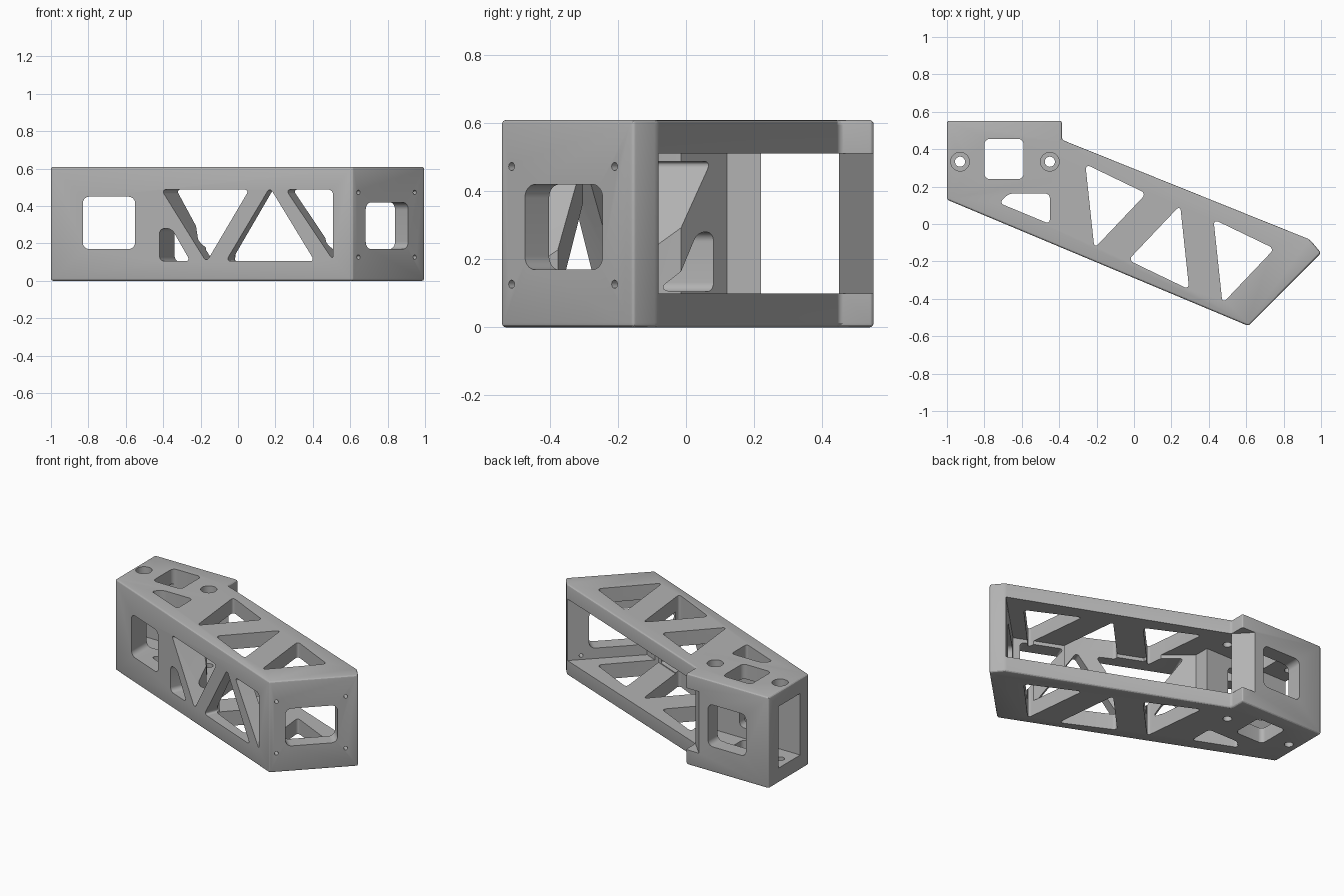
import bpy, bmesh, math
from mathutils import Vector

cube = bpy.data.objects.get("Cube")
if cube:
    bpy.data.objects.remove(cube, do_unlink=True)

HEIGHT = 0.61
SLOPE = -0.4193        # slant of the long front wall
UP = Vector((0, 0, 1))
FRONT_IN = Vector((-SLOPE, 1, 0)).normalized()
END_IN = Vector((-1, 1, 0)).normalized()

grey = bpy.data.materials.new("plain_grey")
grey.use_nodes = True
grey.diffuse_color = (0.45, 0.45, 0.45, 1)
grey.node_tree.nodes["Principled BSDF"].inputs["Base Color"].default_value = (0.45, 0.45, 0.45, 1)


def prism(name, points, direction, radius=0, edge_bevel=0):
    """Extrude a flat outline along a vector, rounding its corners first."""
    bm = bmesh.new()
    bm.faces.new([bm.verts.new(p) for p in points])
    if radius:
        bmesh.ops.bevel(bm, geom=bm.verts[:] + bm.edges[:], offset=radius, offset_type='OFFSET',
                        segments=8, profile=0.5, affect='VERTICES')
    ext = bmesh.ops.extrude_face_region(bm, geom=bm.faces[:])
    moved = [g for g in ext["geom"] if isinstance(g, bmesh.types.BMVert)]
    bmesh.ops.translate(bm, verts=moved, vec=direction)
    bmesh.ops.recalc_face_normals(bm, faces=bm.faces[:])
    if edge_bevel:
        bmesh.ops.bevel(bm, geom=bm.edges[:], offset=edge_bevel, segments=3,
                        profile=0.5, affect='EDGES')
    mesh = bpy.data.meshes.new(name)
    bm.to_mesh(mesh)
    bm.free()
    mesh.materials.append(grey)
    obj = bpy.data.objects.new(name, mesh)
    bpy.context.collection.objects.link(obj)
    return obj


def cut(points, direction, depth, radius=0, start=0.05):
    """Subtract a prism from the housing."""
    points = [Vector(p) - direction * start for p in points]
    cutter = prism("cutter", points, direction * (depth + start), radius)
    cutter.hide_render = True
    mod = housing.modifiers.new("cut", 'BOOLEAN')
    mod.operation = 'DIFFERENCE'
    mod.solver = 'EXACT'
    mod.object = cutter
    bpy.ops.object.modifier_apply(modifier=mod.name)
    bpy.data.objects.remove(cutter, do_unlink=True)


def on_plan(pts, z=0):
    return [(x, y, z) for x, y in pts]


def on_front(pts):
    return [(x, 0.13 + SLOPE * (x + 1), z) for x, z in pts]


def on_end(pts):
    return [(1.155 + y, y, z) for y, z in pts]


def rect(a0, a1, b0, b1):
    return [(a0, b0), (a1, b0), (a1, b1), (a0, b1)]


def circle(a, b, r, n=32):
    return [(a + r * math.cos(i * math.tau / n), b + r * math.sin(i * math.tau / n))
            for i in range(n)]


# Solid outer body with softened edges
outline = [(-1, 0.13), (0.612, -0.545), (1, -0.155), (0.94, -0.083),
           (-0.385, 0.45), (-0.385, 0.552), (-1, 0.552)]
housing = prism("housing", on_plan(outline), UP * HEIGHT, edge_bevel=0.013)
bpy.context.view_layer.objects.active = housing
housing.select_set(True)

# Inner cavity, open at the left end and along the slanted back
cavity = [(-1.1, 0.45), (-1.1, 0.22), (-0.385, 0.22), (-0.385, 0.12), (-0.17, -0.06),
          (-0.17, -0.11), (0.587, -0.427), (1.2, 0.186), (1.2, 0.65), (-0.575, 0.65),
          (-0.385, 0.45)]
cut(on_plan(cavity, 0.1), UP, 0.412, start=0)

# Triangular truss openings through the top and bottom plates
tri = [(-0.26, 0.32), (0.066, 0.163), (-0.212, -0.13)]
for pts in (tri,
            [(0.685 + x, y - 0.295) for x, y in tri],
            [(0.035 - x, -0.03 - y) for x, y in tri]):
    cut(on_plan(pts), UP, 0.7, 0.03)
cut(on_plan([(-0.45, 0.163), (-0.45, 0.0), (-0.72, 0.112), (-0.67, 0.163)]), UP, 0.7, 0.025)

# Square window through the plates, and one through front and back walls
cut(on_plan(rect(-0.8, -0.59, 0.24, 0.455)), UP, 0.7, 0.03)
cut([(x, -0.6, z) for x, z in rect(-0.83, -0.55, 0.17, 0.45)], Vector((0, 1, 0)), 1.3, 0.035)

# Vertical bolt holes with counterbores on top
for x in (-0.93, -0.45):
    cut(on_plan(circle(x, 0.333, 0.027)), UP, 0.7)
    cut(on_plan(circle(x, 0.333, 0.05), 0.56), UP, 0.1, start=0)

# Truss openings in the slanted front wall
for pts in ([(-0.41, 0.488), (0.06, 0.488), (-0.169, 0.1)],
            [(-0.065, 0.105), (0.41, 0.105), (0.17, 0.5)],
            [(0.255, 0.488), (0.508, 0.488), (0.508, 0.11)],
            [(-0.42, 0.105), (-0.255, 0.105), (-0.355, 0.28), (-0.42, 0.28)]):
    cut(on_front(pts), FRONT_IN, 0.4, 0.028)

# Window and four screw holes in the end plate
cut(on_end(rect(-0.473, -0.245, 0.17, 0.42)), END_IN, 0.3, 0.04)
for y in (-0.512, -0.21):
    for z in (0.127, 0.473):
        hole = [(1.155 + y + a * math.sqrt(0.5), y + a * math.sqrt(0.5), z + b)
                for a, b in circle(0, 0, 0.012, 20)]
        cut(hole, END_IN, 0.12)

bpy.ops.object.shade_smooth_by_angle(angle=math.radians(20))
